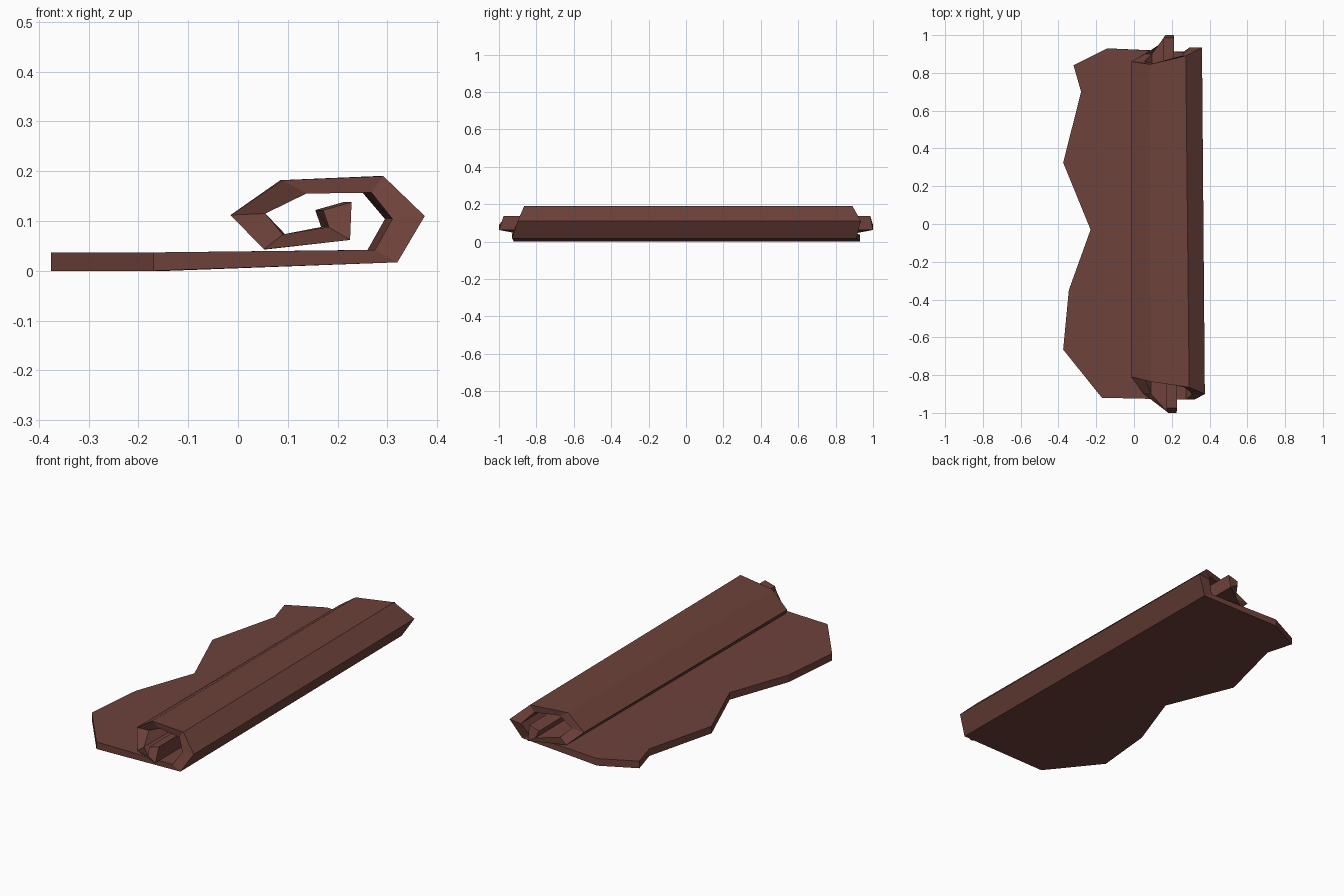
import bpy, bmesh

if "Cube" in bpy.data.objects:
    bpy.data.objects.remove(bpy.data.objects["Cube"])

# one flat colour
bark = bpy.data.materials.new("dark brown bark")
bark.diffuse_color = (0.155, 0.054, 0.043, 1)
bark.use_nodes = True
bark.node_tree.nodes["Principled BSDF"].inputs["Base Color"].default_value = bark.diffuse_color

# curl stations: outer (x, z), inner (x, z), front y, back y, x shift at the back end
stations = [
    ((-0.17, 0.0), (-0.17, 0.037), -0.92, 0.93, 0.03),
    ((0.32, 0.017), (0.275, 0.042), -0.93, 0.91, -0.015),
    ((0.375, 0.11), (0.31, 0.104), -0.90, 0.935, -0.015),
    ((0.292, 0.19), (0.268, 0.157), -0.865, 0.89, -0.018),
    ((0.09, 0.182), (0.137, 0.155), -0.835, 0.845, -0.005),
    ((-0.015, 0.112), (0.055, 0.115), -0.81, 0.86, 0.0),
    ((0.052, 0.043), (0.09, 0.073), -0.90, 0.90, 0.005),
    ((0.225, 0.062), (0.182, 0.088), -1.0, 1.0, -0.015),
    ((0.228, 0.138), (0.171, 0.122), -0.975, 0.985, -0.016),
]

# ragged edge of the flat sheet, front to back (x, y)
ragged = [(-0.375, -0.665), (-0.345, -0.35), (-0.23, -0.03),
          (-0.375, 0.325), (-0.28, 0.70), (-0.32, 0.84)]

bm = bmesh.new()

# rolled part: four verts per station (front outer, front inner, back inner, back outer)
rings = []
for (ox, oz), (ix, iz), yf, yb, dx in stations:
    rings.append([bm.verts.new(p) for p in (
        (ox, yf, oz), (ix, yf, iz), (ix + dx, yb, iz), (ox + dx, yb, oz))])
for a, b in zip(rings, rings[1:]):
    for i in range(4):
        j = (i + 1) % 4
        bm.faces.new((a[i], a[j], b[j], b[i]))
bm.faces.new(rings[-1])

# flat sheet joined to the first station
r = rings[0]
low = [r[0]] + [bm.verts.new((x, y, 0.0)) for x, y in ragged] + [r[3]]
high = [r[1]] + [bm.verts.new((x, y, 0.037)) for x, y in ragged] + [r[2]]
bm.faces.new(low)
bm.faces.new(high)
for i in range(len(low) - 1):
    bm.faces.new((low[i], low[i + 1], high[i + 1], high[i]))

bmesh.ops.recalc_face_normals(bm, faces=bm.faces)
mesh = bpy.data.meshes.new("rolled_bark")
bm.to_mesh(mesh)
bm.free()
mesh.materials.append(bark)
bpy.context.collection.objects.link(bpy.data.objects.new("rolled_bark", mesh))
